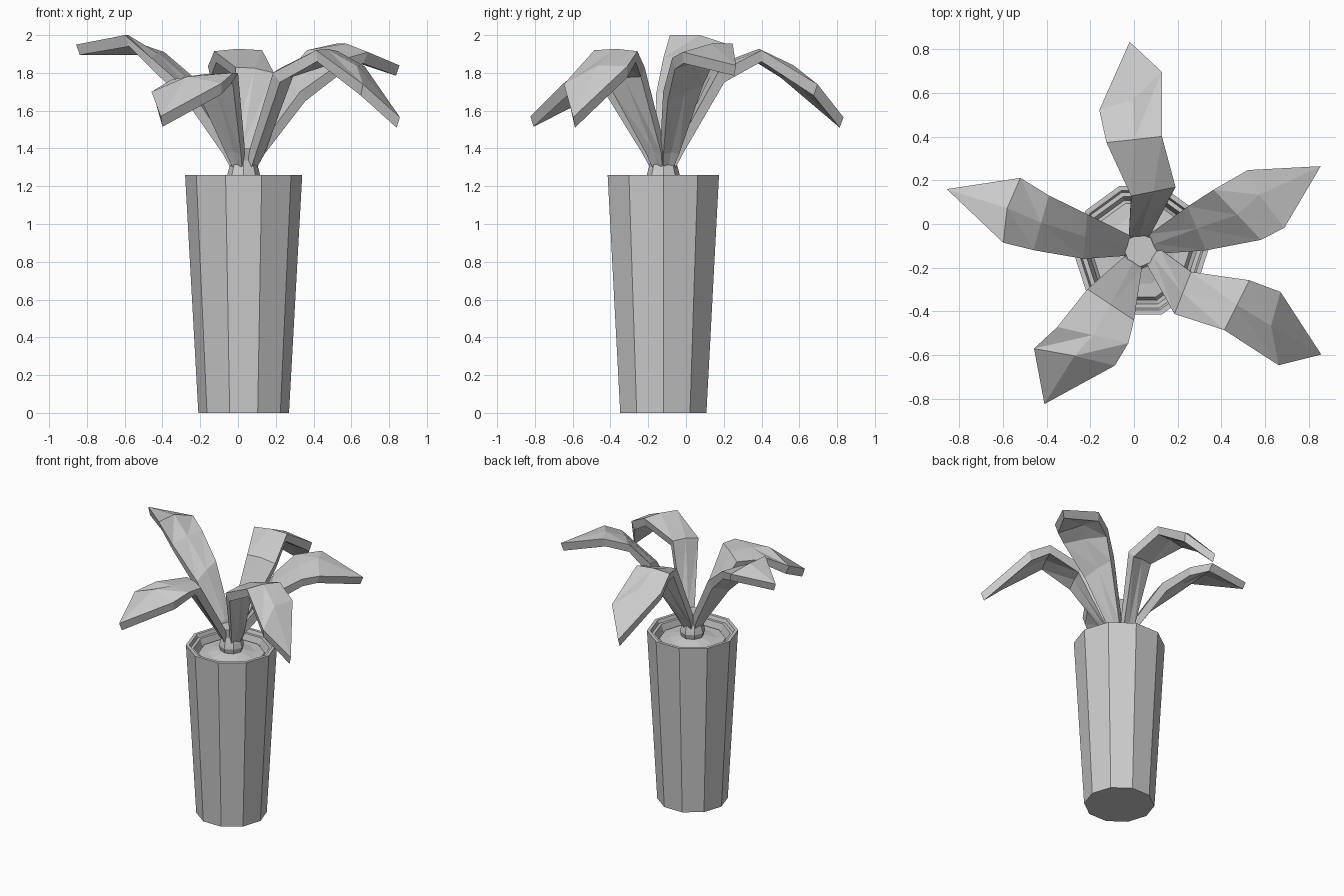
import bpy, math

if "Cube" in bpy.data.objects:
    bpy.data.objects.remove(bpy.data.objects["Cube"])

CX, CY = 0.03, -0.12   # pot axis


def make(name, verts, faces):
    me = bpy.data.meshes.new(name)
    me.from_pydata(verts, [], faces)
    me.validate()
    ob = bpy.data.objects.new(name, me)
    bpy.context.collection.objects.link(ob)
    return ob


def lathe(name, profile, n, cap_start=True, cap_end=True):
    verts, faces = [], []
    for r, z in profile:
        for i in range(n):
            a = 2 * math.pi * i / n
            verts.append((CX + r * math.cos(a), CY + r * math.sin(a), z))
    for k in range(len(profile) - 1):
        for i in range(n):
            j = (i + 1) % n
            faces.append((k * n + i, k * n + j, (k + 1) * n + j, (k + 1) * n + i))
    if cap_start:
        faces.append(tuple(reversed(range(n))))
    if cap_end:
        b = (len(profile) - 1) * n
        faces.append(tuple(range(b, b + n)))
    return make(name, verts, faces)


# Ten-sided tapered pot with a stepped inner rim
lathe("pot", [(0.24, 0), (0.31, 1.26), (0.287, 1.26), (0.278, 1.235),
              (0.258, 1.235), (0.245, 1.19), (0.235, 1.15)], 10)

# Low mound of soil and the stem
lathe("soil", [(0.24, 1.17), (0.225, 1.20), (0.16, 1.205), (0.08, 1.225)], 10)
lathe("stem", [(0.07, 1.20), (0.087, 1.26), (0.082, 1.28), (0.066, 1.335), (0.075, 1.40)], 8)

# Underside offset (outward, down) for each leaf row and the tip
UNDER = [(0.02, -0.03), (0.03, -0.04), (0.035, -0.05), (0.0, -0.06), (-0.02, -0.06), (-0.02, -0.055)]


def leaf(name, angle, rows, middle, tip):
    """rows: pairs of left/right edge points (outward, sideways, z)."""
    a = math.radians(angle)
    base = [((0.04, 0.03, 1.32), (0.04, -0.03, 1.32)),
            ((0.07, 0.05, 1.41), (0.07, -0.05, 1.41))]
    top = []
    for left, right in base + rows:
        mid = [(p + q) / 2 for p, q in zip(left, right)]
        top.append([left, (mid[0], mid[1], mid[2] + 0.01), right])
    top[-1][1] = middle
    top.append([tip])

    def place(r, s, z):
        return (CX + r * math.cos(a) - s * math.sin(a),
                CY + r * math.sin(a) + s * math.cos(a), z)
    verts = [place(*p) for row in top for p in row]
    n = len(verts)
    for row, (dr, dz) in zip(top, UNDER):
        verts += [place(r + dr, s * 0.92, z + dz) for r, s, z in row]
    faces = [(0, 1, 2, n + 2, n + 1, n)]
    last = len(top) - 2
    for k in range(last):
        for c in (0, 1):
            q = (3 * k + c, 3 * k + c + 3, 3 * k + c + 4, 3 * k + c + 1)
            for t in ((q[0], q[1], q[2]), (q[0], q[2], q[3])):
                faces.append(tuple(reversed(t)))
                faces.append(tuple(i + n for i in t))
    b, t = 3 * last, n - 1
    for c in (0, 1):
        faces.append((b + c, b + c + 1, t))
        faces.append((n + t, n + b + c + 1, n + b + c))
    for c in (0, 2):
        chain = [3 * k + c for k in range(last + 1)] + [t]
        for p, q in zip(chain, chain[1:]):
            f = (p, q, q + n, p + n)
            faces.append(f if c == 0 else tuple(reversed(f)))
    make(name, verts, faces)


# Two drooping leaves of the same form
droop = [((0.25, 0.03, 1.83), (0.28, -0.175, 1.80)),
         ((0.50, 0.13, 1.915), (0.515, -0.125, 1.92)),
         ((0.65, 0.155, 1.835), (0.81, -0.14, 1.74))]
for name, ang in (("leaf_back", 93), ("leaf_front_right", -30)):
    leaf(name, ang, droop, (0.69, 0.0, 1.84), (0.955, 0.0, 1.565))

# Three leaves with their own poses
leaf("leaf_left", 162.5,
     [((0.236, 0.116, 1.68), (0.283, -0.084, 1.76)),
      ((0.467, 0.147, 1.88), (0.476, -0.113, 1.91)),
      ((0.61, 0.156, 2.0), (0.624, -0.15, 1.955))],
     (0.64, 0.0, 2.0), (0.93, 0.0, 1.95))
leaf("leaf_right", 25,
     [((0.28, 0.09, 1.78), (0.27, -0.127, 1.70)),
      ((0.42, 0.11, 1.92), (0.52, -0.19, 1.88)),
      ((0.60, 0.125, 1.955), (0.64, -0.185, 1.91))],
     (0.60, 0.0, 1.955), (0.91, 0.0, 1.84))
leaf("leaf_front_left", 238,
     [((0.287, 0.144, 1.80), (0.28, -0.112, 1.77)),
      ((0.39, 0.178, 1.80), (0.50, -0.137, 1.765)),
      ((0.51, 0.18, 1.745), (0.64, -0.175, 1.70))],
     (0.57, 0.0, 1.78), (0.83, 0.0, 1.57))
